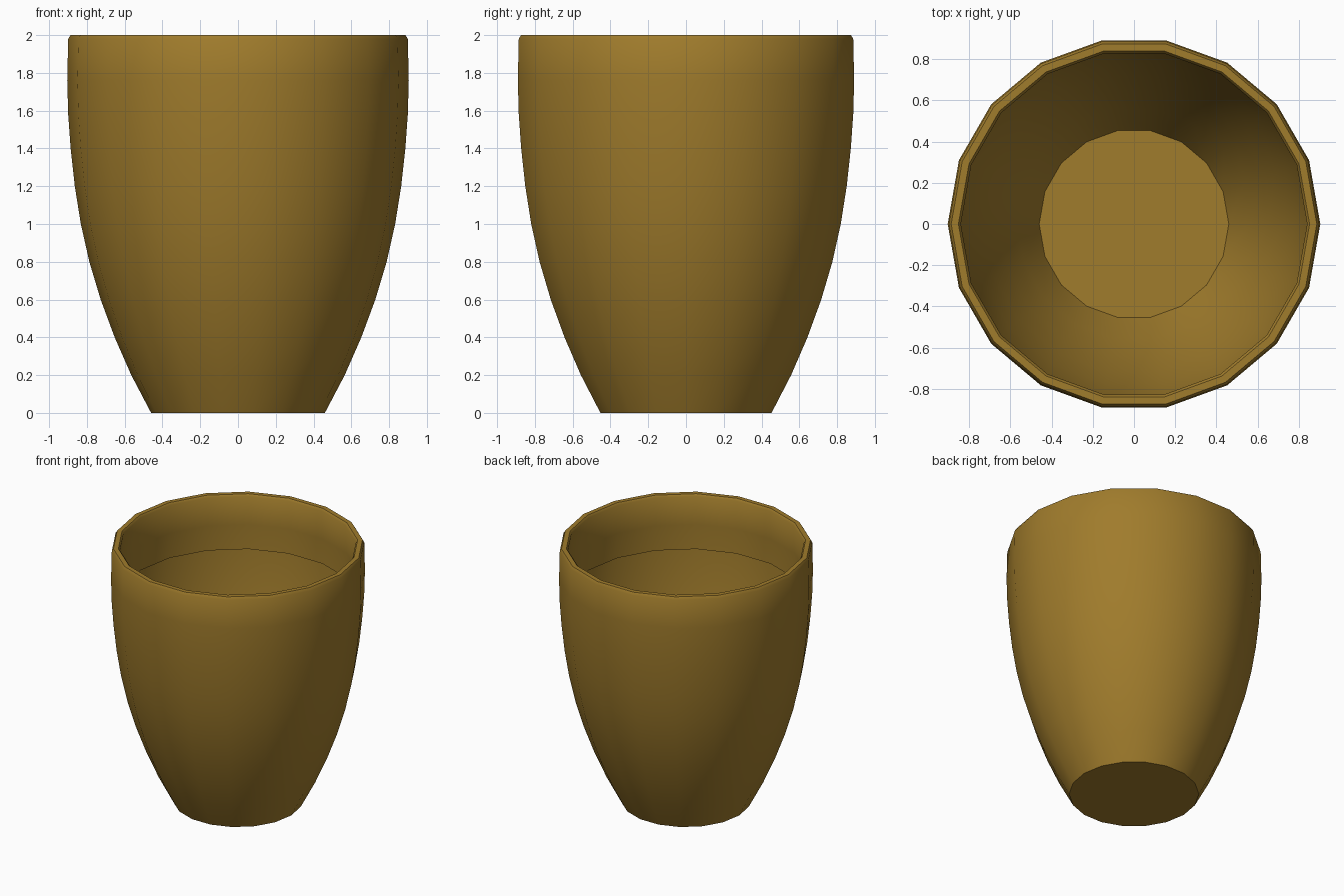
import bpy, bmesh, math

if "Cube" in bpy.data.objects:
    bpy.data.objects.remove(bpy.data.objects["Cube"])

SIDES = 18

# Profile (radius, z): outer wall from base up, rounded rim, short inner lip
profile = [
    (0.46, 0.0), (0.565, 0.2), (0.653, 0.4), (0.727, 0.6), (0.787, 0.8),
    (0.832, 1.0), (0.864, 1.2), (0.886, 1.4), (0.899, 1.58), (0.904, 1.76),
    (0.899, 1.98), (0.887, 2.0),
    (0.852, 2.0), (0.84, 1.985), (0.85, 1.76), (0.845, 1.57),
]


def ring(bm, radius, z):
    step = 2 * math.pi / SIDES
    return [bm.verts.new((radius * math.cos(i * step), radius * math.sin(i * step), z))
            for i in range(SIDES)]


bm = bmesh.new()
rings = [ring(bm, r, z) for r, z in profile]

# Walls between neighbouring rings
for low, high in zip(rings, rings[1:]):
    for i in range(SIDES):
        j = (i + 1) % SIDES
        bm.faces.new((low[i], low[j], high[j], high[i]))

# Base
bm.faces.new(rings[0][::-1])

mesh = bpy.data.meshes.new("pot")
bm.to_mesh(mesh)
bm.free()
pot = bpy.data.objects.new("pot", mesh)
bpy.context.collection.objects.link(pot)

# Ochre clay
clay = bpy.data.materials.new("ochre_clay")
clay.diffuse_color = (0.35, 0.20, 0.025, 1)
clay.use_nodes = True
clay.node_tree.nodes["Principled BSDF"].inputs["Base Color"].default_value = clay.diffuse_color
mesh.materials.append(clay)

# Smooth walls with a sharp base edge
bpy.context.view_layer.objects.active = pot
pot.select_set(True)
bpy.ops.object.shade_smooth_by_angle(angle=math.radians(50))
